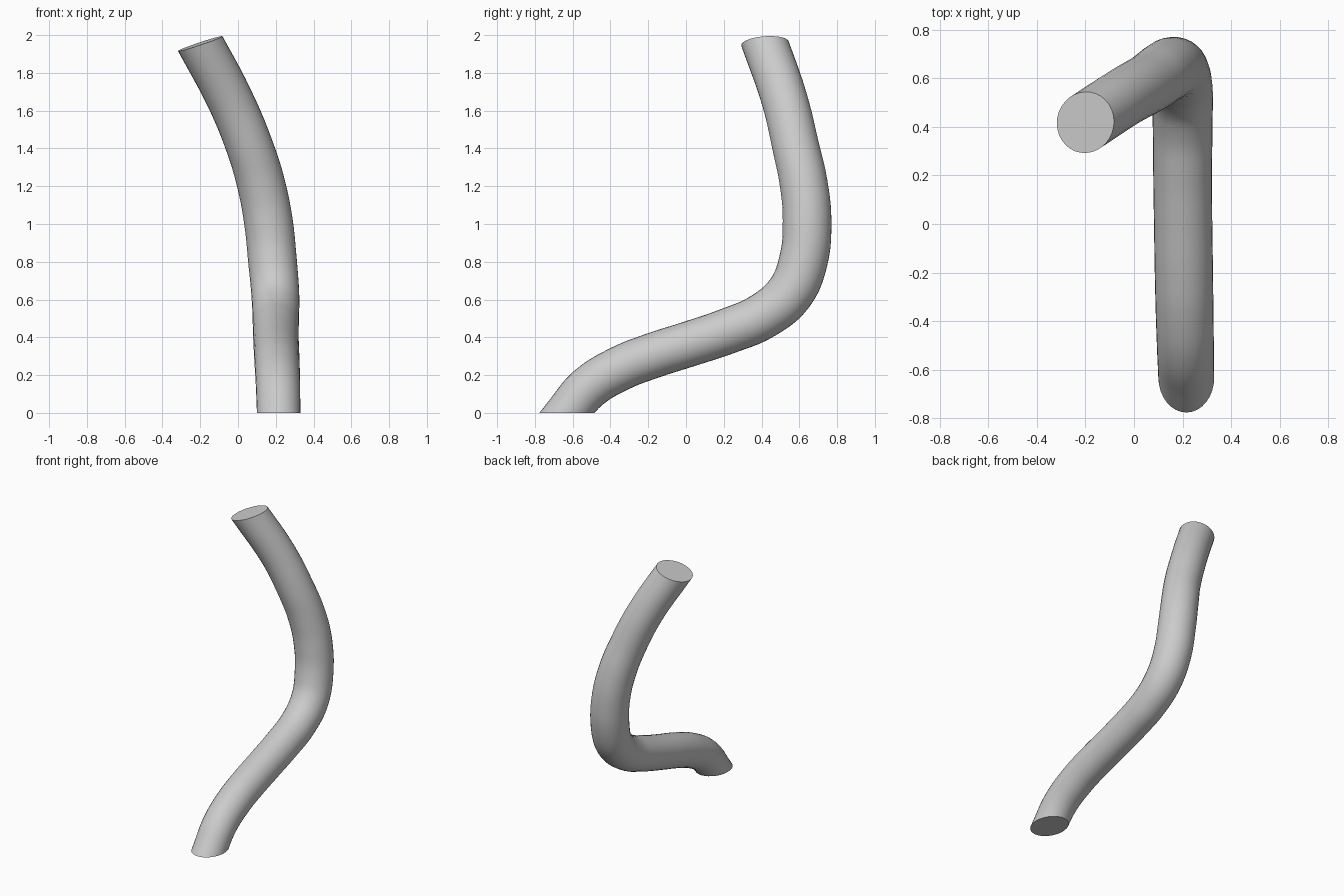
import bpy, bmesh
from mathutils import Vector

if "Cube" in bpy.data.objects:
    bpy.data.objects.remove(bpy.data.objects["Cube"])

# Centreline of the bent tube: x, y, z, radius (runs past both end cuts)
PATH = [
    (0.217, -0.76, -0.17, 0.115), (0.215, -0.63, 0.00, 0.115),
    (0.212, -0.52, 0.13, 0.117), (0.208, -0.35, 0.235, 0.119),
    (0.205, -0.18, 0.302, 0.120), (0.202, 0.02, 0.366, 0.120),
    (0.200, 0.22, 0.433, 0.121), (0.200, 0.41, 0.515, 0.123),
    (0.197, 0.55, 0.635, 0.127), (0.183, 0.62, 0.80, 0.129),
    (0.160, 0.641, 1.02, 0.129), (0.120, 0.622, 1.22, 0.127),
    (0.065, 0.583, 1.40, 0.124), (-0.038, 0.524, 1.65, 0.122),
    (-0.200, 0.418, 1.955, 0.122), (-0.31, 0.345, 2.155, 0.122),
]

curve = bpy.data.curves.new("tube_path", "CURVE")
curve.dimensions = "3D"
curve.resolution_u = 5
curve.bevel_depth = 1.0
curve.bevel_resolution = 14
spline = curve.splines.new("BEZIER")
spline.bezier_points.add(len(PATH) - 1)
for point, (x, y, z, r) in zip(spline.bezier_points, PATH):
    point.co = (x, y, z)
    point.radius = r
    point.handle_left_type = point.handle_right_type = "AUTO"
path = bpy.data.objects.new("tube_path", curve)
bpy.context.collection.objects.link(path)
bpy.context.view_layer.update()

# Sweep to a mesh, then slice both ends flat and cap them
mesh = bpy.data.meshes.new_from_object(
    path.evaluated_get(bpy.context.evaluated_depsgraph_get()))
bpy.data.objects.remove(path)
bm = bmesh.new()
bm.from_mesh(mesh)
bmesh.ops.remove_doubles(bm, verts=bm.verts, dist=1e-5)
for co, normal in (((0, 0, 0), (0, 0, -1)),
                   ((-0.2, 0.418, 1.955), (-0.33, -0.06, 1))):
    bmesh.ops.bisect_plane(bm, geom=bm.verts[:] + bm.edges[:] + bm.faces[:],
                           plane_co=co, plane_no=Vector(normal).normalized(),
                           clear_outer=True)
bmesh.ops.remove_doubles(bm, verts=bm.verts, dist=1e-4)
bmesh.ops.holes_fill(bm, edges=[e for e in bm.edges if e.is_boundary], sides=0)
bmesh.ops.recalc_face_normals(bm, faces=bm.faces)
bm.to_mesh(mesh)
bm.free()

tube = bpy.data.objects.new("bent_tube", mesh)
bpy.context.collection.objects.link(tube)
bpy.context.view_layer.objects.active = tube
tube.select_set(True)
bpy.ops.object.shade_smooth_by_angle(angle=0.6)
